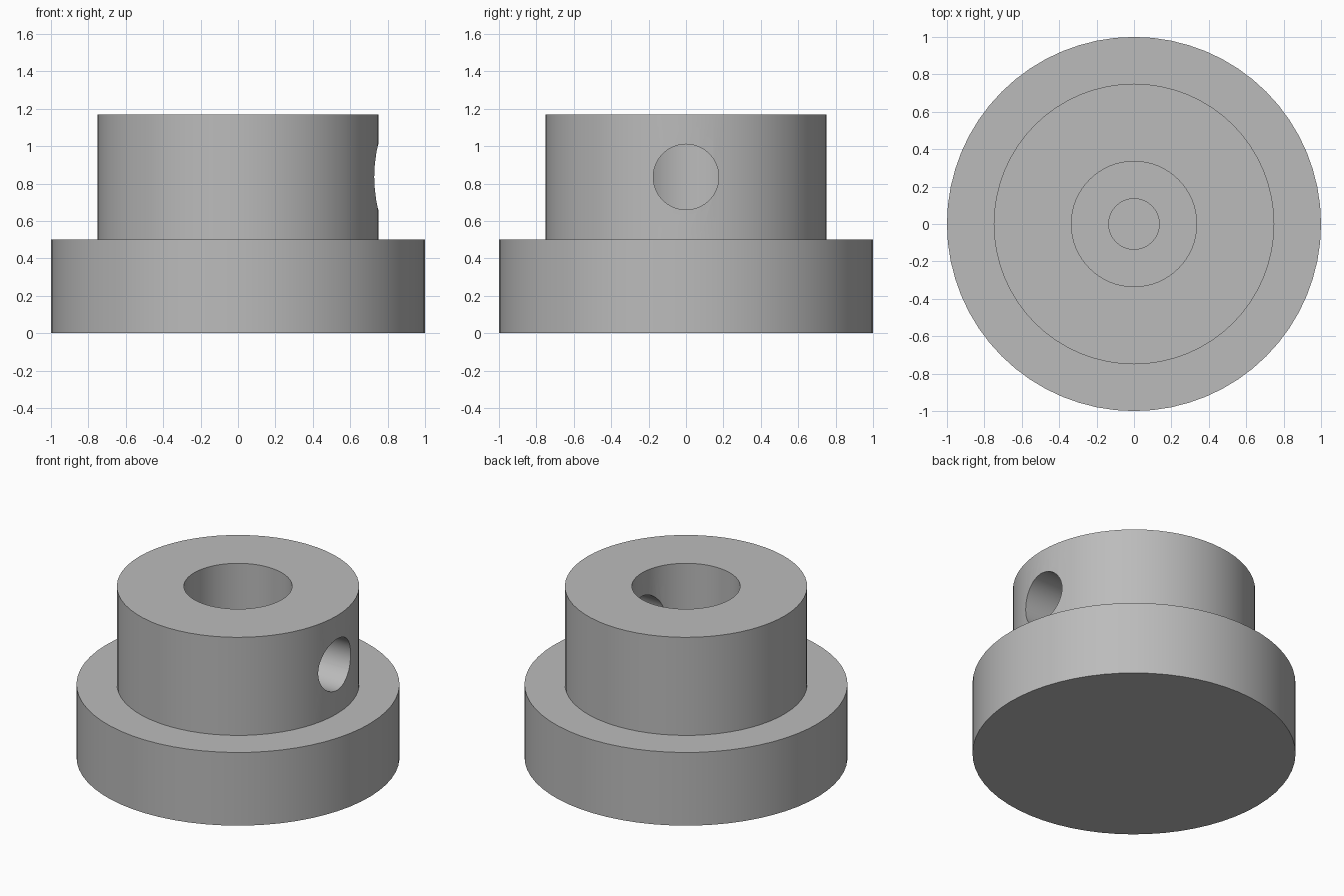
import bpy
import math

if "Cube" in bpy.data.objects:
    bpy.data.objects.remove(bpy.data.objects["Cube"], do_unlink=True)

SEGMENTS = 64

grey = bpy.data.materials.new("plain_grey")
grey.use_nodes = True
colour = (0.5, 0.5, 0.5, 1)
grey.diffuse_color = colour
grey.node_tree.nodes["Principled BSDF"].inputs["Base Color"].default_value = colour


def lathe(name, profile):
    """Turn a (radius, height) profile around z; the ends lie on the axis."""
    rings, verts, faces = [], [], []
    for r, z in profile:
        count = SEGMENTS if r > 0 else 1
        rings.append(range(len(verts), len(verts) + count))
        for i in range(count):
            a = math.tau * i / SEGMENTS
            verts.append((r * math.cos(a), r * math.sin(a), z))
    for low, high in zip(rings, rings[1:]):
        if len(low) == 1:
            faces.append(list(reversed(high)))
        elif len(high) == 1:
            faces.append(list(low))
        else:
            for i in range(SEGMENTS):
                j = (i + 1) % SEGMENTS
                faces.append((low[i], low[j], high[j], high[i]))
    # Flat discs close the ends, so the axis points are dropped
    mesh = bpy.data.meshes.new(name)
    mesh.from_pydata(verts[1:-1], [], [[v - 1 for v in f] for f in faces])
    mesh.materials.append(grey)
    obj = bpy.data.objects.new(name, mesh)
    bpy.context.collection.objects.link(obj)
    return obj


# Flanged hub with a stepped blind bore
hub = lathe("flanged_hub", [
    (0, 0), (1, 0), (1, 0.5), (0.75, 0.5), (0.75, 1.17),
    (0.335, 1.17), (0.335, 0.33), (0.135, 0.33), (0.135, 0.17), (0, 0.17),
])

# Set screw hole through one wall of the hub
bpy.ops.mesh.primitive_cylinder_add(
    vertices=SEGMENTS, radius=0.175, depth=0.9,
    location=(0.5, 0, 0.835), rotation=(0, math.pi / 2, 0))
cutter = bpy.context.object
cutter.name = "set_screw_hole_cutter"
cutter.data.materials.append(grey)
cutter.hide_render = True

cut = hub.modifiers.new("set_screw_hole", "BOOLEAN")
cut.operation = "DIFFERENCE"
cut.solver = "EXACT"
cut.object = cutter

bpy.ops.object.select_all(action="DESELECT")
hub.select_set(True)
bpy.context.view_layer.objects.active = hub
bpy.ops.object.modifier_apply(modifier=cut.name)
bpy.data.objects.remove(cutter, do_unlink=True)
bpy.ops.object.shade_smooth_by_angle(angle=math.radians(30))
